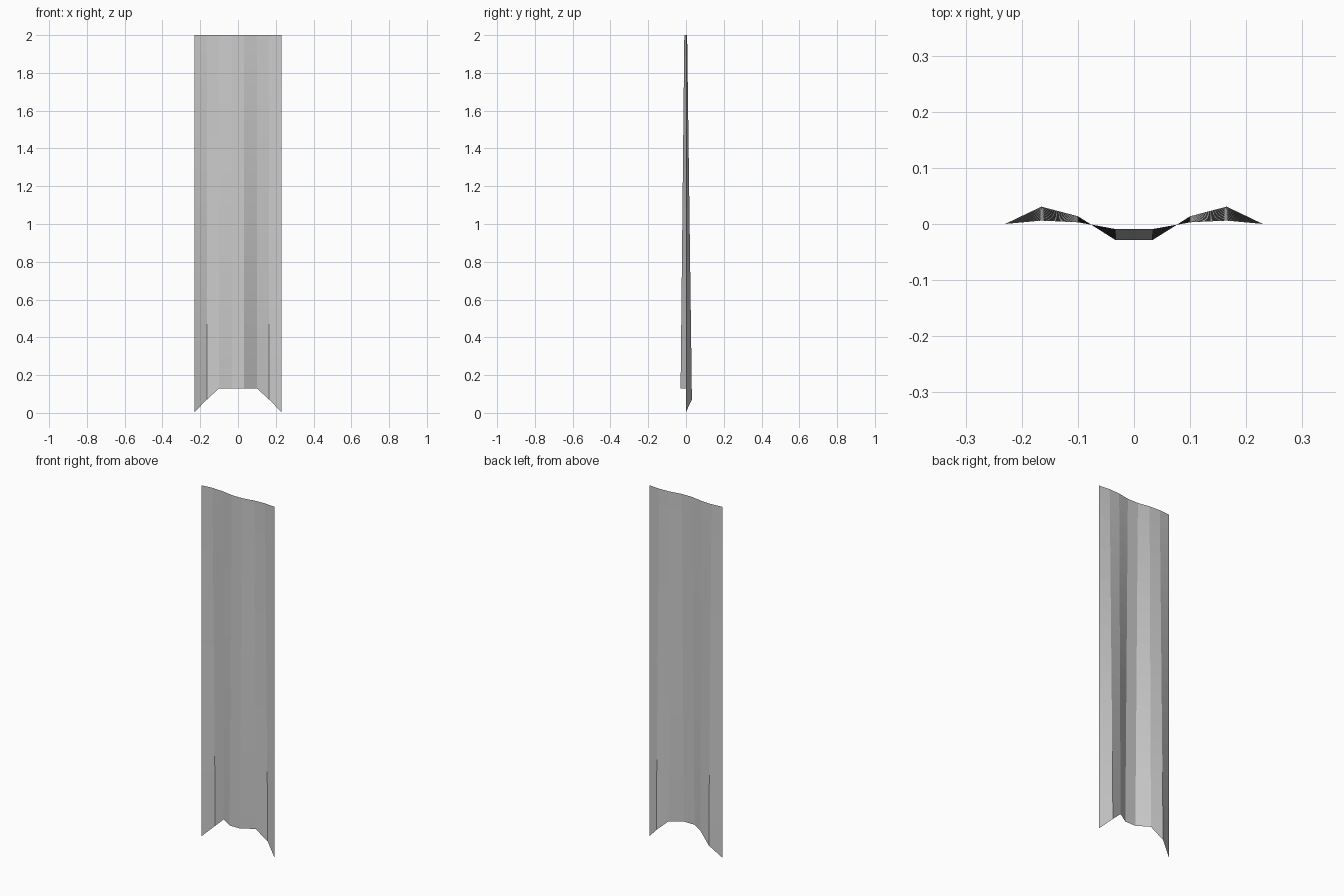
import bpy, bmesh

if "Cube" in bpy.data.objects:
    bpy.data.objects.remove(bpy.data.objects["Cube"])

# Fold profile of the hanging cloth: x, y at top, y at bottom, hem height
half = [(0.033, -0.009, -0.029, 0.13), (0.1, 0.003, 0.014, 0.13),
        (0.165, 0.006, 0.031, 0.07), (0.23, 0.0, 0.0, 0.005)]
profile = [(-x, a, b, h) for x, a, b, h in reversed(half)] + half
half_rows = 20
HEIGHT, FIRST_ROW = 2.0, 0.2

bm = bmesh.new()
columns = []
for x, y_top, y_bot, hem in profile:
    # Straight rows above, cut hem below
    heights = [hem] + [FIRST_ROW + (HEIGHT - FIRST_ROW) * i / half_rows
                       for i in range(half_rows + 1)]
    column = []
    for z in heights:
        t = min(1.0, (HEIGHT - z) / (HEIGHT - 0.1))
        column.append(bm.verts.new((x, y_top + (y_bot - y_top) * t, z)))
    columns.append(column)

# Quads between neighbouring columns
for left, right in zip(columns, columns[1:]):
    for i in range(len(left) - 1):
        bm.faces.new((left[i], right[i], right[i + 1], left[i + 1]))

mesh = bpy.data.meshes.new("banner_cloth")
bm.to_mesh(mesh)
bm.free()
banner = bpy.data.objects.new("banner_cloth", mesh)
bpy.context.collection.objects.link(banner)
